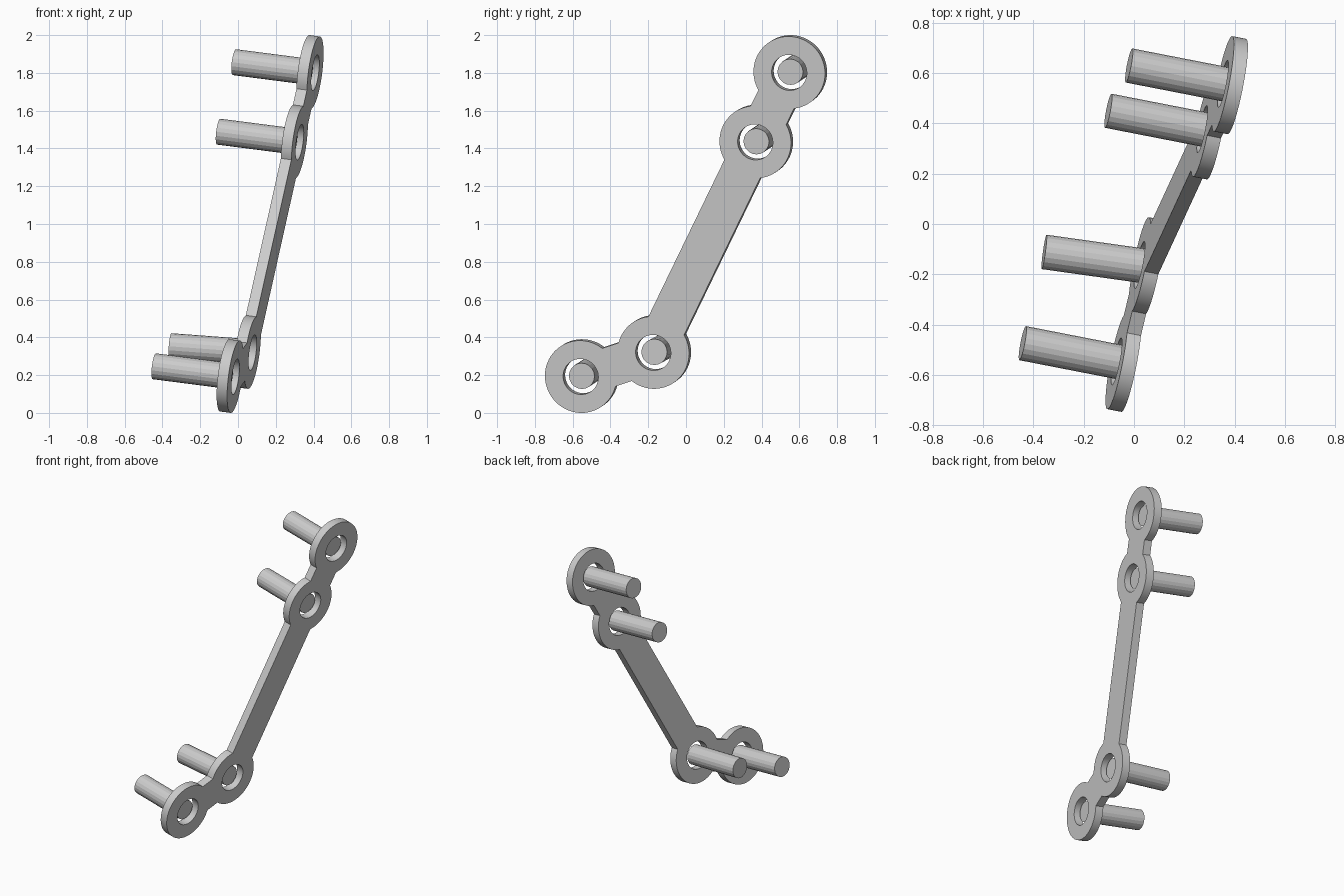
import bpy
import math
from mathutils import Vector, Matrix

cube = bpy.data.objects.get("Cube")
if cube:
    bpy.data.objects.remove(cube, do_unlink=True)

EYE_R, HOLE_R, PIN_R = 0.193, 0.095, 0.069
BAR_HALF, THICK, PIN_LEN = 0.107, 0.057, 0.412

# Tilted plane of the plate: x = c + a*y + b*z
SLOPE_Y, SLOPE_Z = 0.195, 0.129
normal = Vector((1, -SLOPE_Y, -SLOPE_Z)).normalized()
v_axis = (Vector((0, 0, 1)) - normal * normal.z).normalized()
u_axis = v_axis.cross(normal)


def on_plane(y, z):
    return Vector((0.04 + SLOPE_Y * y + SLOPE_Z * (z - 0.195) + 0.026, y, z))


centres = [on_plane(-0.552, 0.195), on_plane(-0.168, 0.3225),
           on_plane(0.372, 1.437), on_plane(0.552, 1.805)]
origin = centres[0]
flat = [Vector(((p - origin).dot(u_axis), (p - origin).dot(v_axis))) for p in centres]


def heading(a, b):
    d = flat[b] - flat[a]
    return math.atan2(d.y, d.x)


def arc(c, r, start, end, steps):
    return [(c.x + r * math.cos(start + (end - start) * i / steps),
             c.y + r * math.sin(start + (end - start) * i / steps))
            for i in range(steps + 1)]


# Outline: walk up one side of the chain of eyes and back down the other
bite = math.asin(BAR_HALF / EYE_R)
walk = [0, 1, 2, 3, 2, 1]
outline = []
for i, eye in enumerate(walk):
    start = heading(eye, walk[i - 1]) + bite
    end = heading(eye, walk[(i + 1) % len(walk)]) - bite
    while end <= start:
        end += math.tau
    steps = max(4, round((end - start) / math.tau * 72))
    outline += arc(flat[eye], EYE_R, start, end, steps)

# Plate with four through holes
curve = bpy.data.curves.new("plate", 'CURVE')
curve.dimensions = '2D'
curve.fill_mode = 'BOTH'
curve.extrude = THICK / 2
for pts in [outline] + [arc(c, HOLE_R, 0, math.tau, 48)[:-1] for c in flat]:
    spline = curve.splines.new('POLY')
    spline.points.add(len(pts) - 1)
    for point, (x, y) in zip(spline.points, pts):
        point.co = (x, y, 0, 1)
    spline.use_cyclic_u = True

plate = bpy.data.objects.new("plate", curve)
bpy.context.collection.objects.link(plate)
basis = Matrix((u_axis, v_axis, normal)).transposed().to_4x4()
plate.matrix_world = Matrix.Translation(origin) @ basis
bpy.ops.object.select_all(action='DESELECT')
plate.select_set(True)
bpy.context.view_layer.objects.active = plate
bpy.ops.object.convert(target='MESH')
bpy.ops.object.mode_set(mode='EDIT')
bpy.ops.mesh.select_all(action='SELECT')
bpy.ops.mesh.remove_doubles(threshold=0.0001)
bpy.ops.mesh.normals_make_consistent(inside=False)
bpy.ops.object.mode_set(mode='OBJECT')
bpy.ops.object.shade_smooth_by_angle(angle=math.radians(30))

# Pins, one per hole; the lower inner one leans slightly
leaning = Vector((-1, 0.14, 0.075)).normalized()
names = ["lower_outer_pin", "lower_inner_pin", "upper_inner_pin", "upper_outer_pin"]
for name, c in zip(names, centres):
    axis = leaning if name == "lower_inner_pin" else -normal
    bpy.ops.mesh.primitive_cylinder_add(
        vertices=20, radius=PIN_R, depth=PIN_LEN,
        location=c + axis * PIN_LEN / 2,
        rotation=axis.to_track_quat('Z', 'Y').to_euler())
    bpy.context.object.name = name
